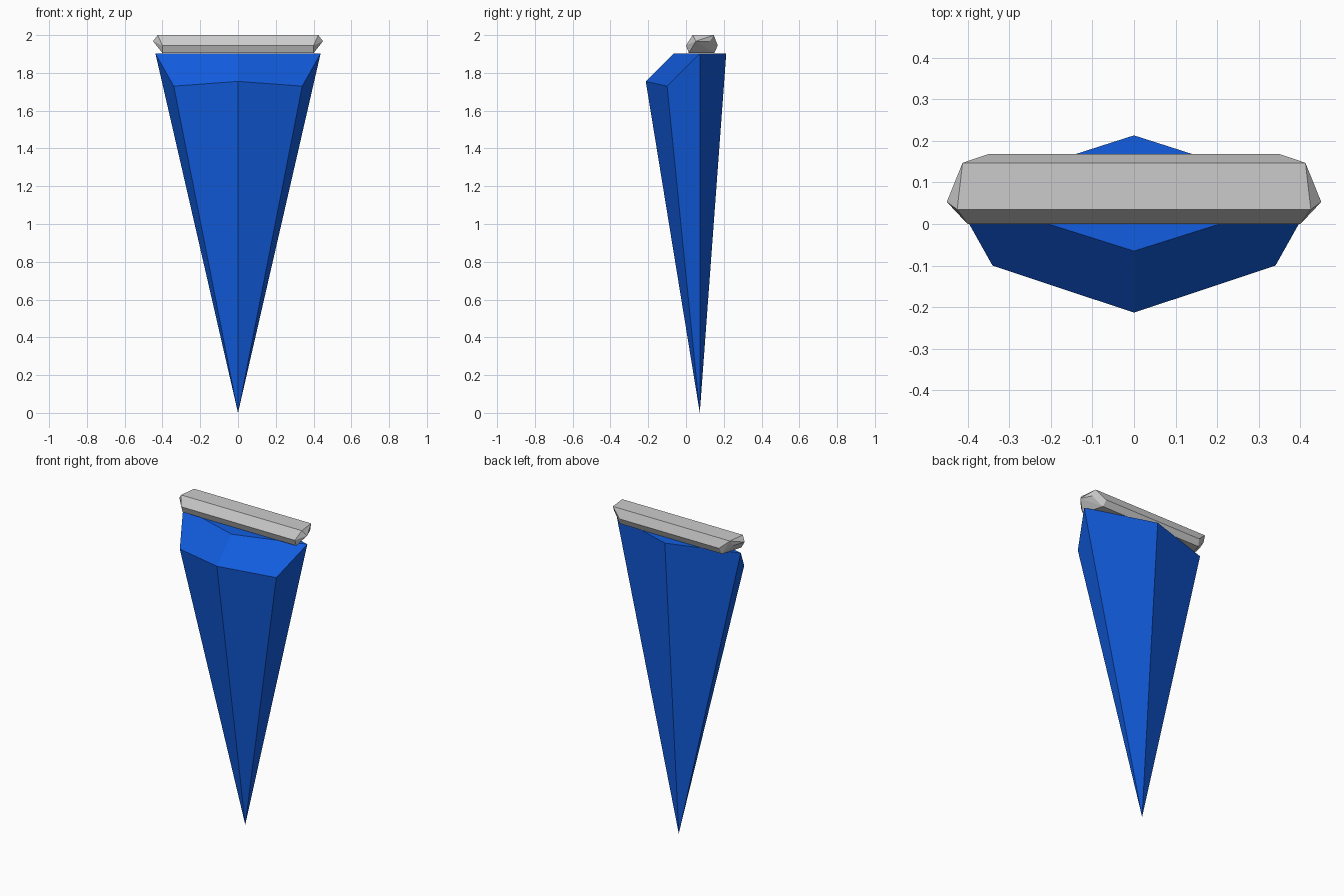
import bpy, bmesh

if "Cube" in bpy.data.objects:
    bpy.data.objects.remove(bpy.data.objects["Cube"])


def mirrored_object(name, pts, faces=None):
    """Points are given for x >= 0 and mirrored; without faces, wrap in a hull."""
    bm = bmesh.new()
    for side in (1, -1):
        vs = [bm.verts.new((x * side, y, z)) for x, y, z in pts]
        for f in faces or []:
            bm.faces.new([vs[i] for i in (f if side > 0 else reversed(f))])
    if faces:
        bmesh.ops.remove_doubles(bm, verts=bm.verts, dist=1e-4)
    else:
        bmesh.ops.convex_hull(bm, input=bm.verts)
        loose = [v for v in bm.verts if not v.link_faces]
        bmesh.ops.delete(bm, geom=loose, context='VERTS')
    bmesh.ops.dissolve_limit(bm, angle_limit=0.005, verts=bm.verts, edges=bm.edges)
    bmesh.ops.recalc_face_normals(bm, faces=bm.faces)
    mesh = bpy.data.meshes.new(name)
    bm.to_mesh(mesh)
    bm.free()
    ob = bpy.data.objects.new(name, mesh)
    bpy.context.collection.objects.link(ob)
    return ob


# Tapered blue spike with a sloped front shoulder
spike_pts = [
    (0, 0.073, 0),                                # tip
    (0, -0.213, 1.755), (0.34, -0.10, 1.73),      # shoulder rim
    (0, -0.065, 1.902), (0.437, 0.073, 1.902),    # top rim
    (0, 0.213, 1.902),
]
spike_faces = [(0, 2, 1), (0, 4, 2), (0, 5, 4), (1, 2, 4, 3), (3, 4, 5)]
spike = mirrored_object("spike", spike_pts, spike_faces)
blue = bpy.data.materials.new("blue")
blue.diffuse_color = (0.006, 0.11, 0.75, 1)
blue.use_nodes = True
blue.node_tree.nodes["Principled BSDF"].inputs["Base Color"].default_value = blue.diffuse_color
spike.data.materials.append(blue)

# Faceted grey cap bar lying on the spike
bar_pts = [
    (0.425, 0.035, 2.0), (0.412, 0.147, 2.0),     # top edge
    (0.45, 0.053, 1.968), (0.42, 0.125, 1.965),   # end ridge
    (0.40, 0.0, 1.945), (0.35, 0.168, 1.945),     # waist
    (0.40, 0.015, 1.905), (0.36, 0.15, 1.905),    # underside
]
mirrored_object("cap_bar", bar_pts)
